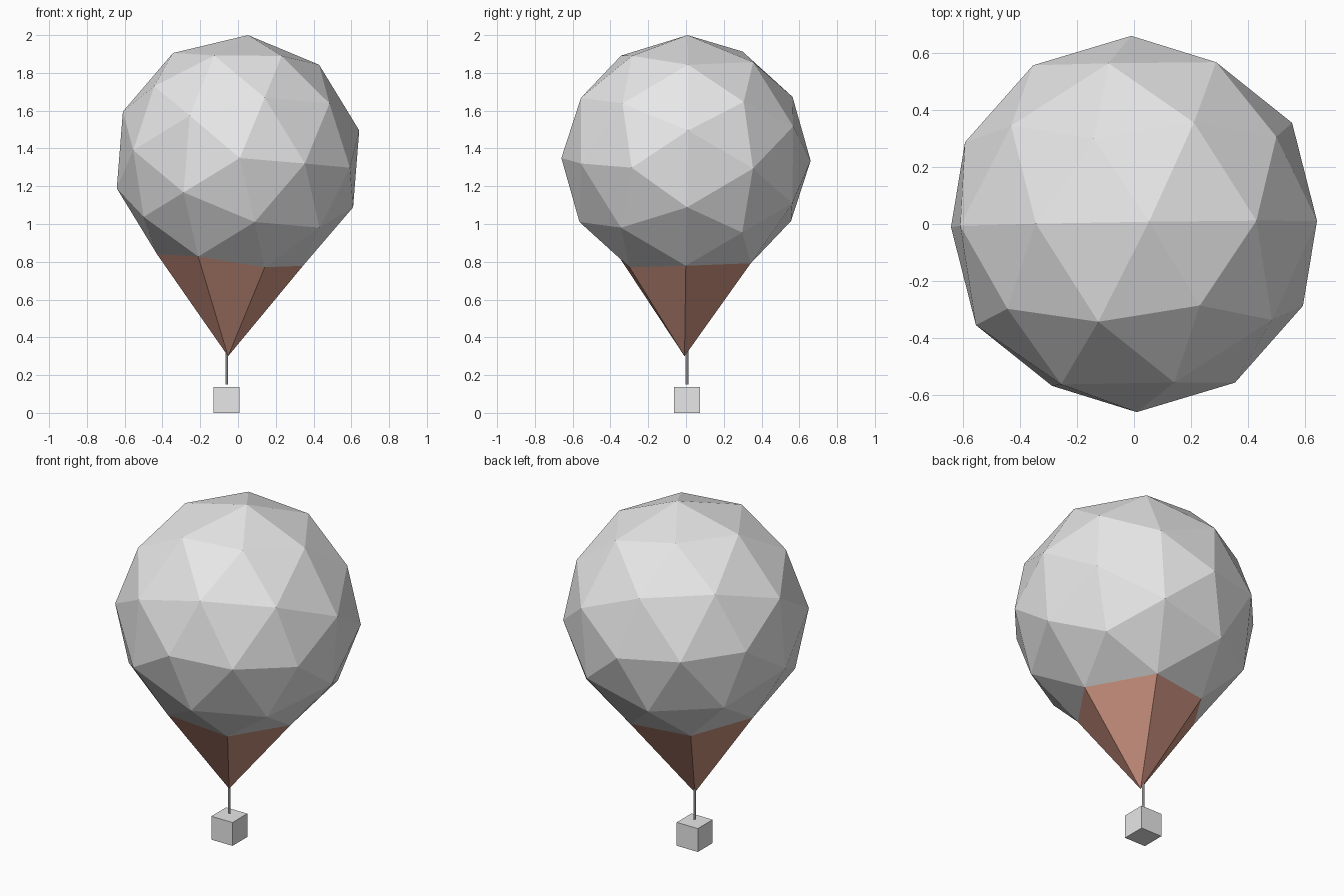
import bpy, bmesh, math
from mathutils import Matrix, Vector

default = bpy.data.objects.get("Cube")
if default:
    bpy.data.objects.remove(default, do_unlink=True)


def material(name, rgb):
    mat = bpy.data.materials.new(name)
    mat.use_nodes = True
    mat.diffuse_color = (*rgb, 1)
    mat.node_tree.nodes["Principled BSDF"].inputs["Base Color"].default_value = (*rgb, 1)
    return mat


def add_object(name, bm, *mats):
    mesh = bpy.data.meshes.new(name)
    bm.to_mesh(mesh)
    bm.free()
    for mat in mats:
        mesh.materials.append(mat)
    obj = bpy.data.objects.new(name, mesh)
    bpy.context.collection.objects.link(obj)
    return obj


def basis(up, along):
    up = up.normalized()
    along = (along - up * along.dot(up)).normalized()
    return Matrix((along, up.cross(along), up)).transposed()


grey = material("light_grey", (0.8, 0.8, 0.8))
brown = material("reddish_brown", (0.62, 0.30, 0.22))

# Balloon: faceted sphere, turned so the middle of a base edge is on top
radius, centre = 0.66, Vector((0, 0, 1.342))
bm = bmesh.new()
bmesh.ops.create_icosphere(bm, subdivisions=2, radius=radius)
corners = [v for v in bm.verts if len(v.link_edges) == 5]
a = corners[0].co.copy()
b = min((v.co for v in corners[1:]), key=lambda co: (co - a).length).copy()
heading = math.radians(-57.4)
target = basis(Vector((0.08, 0.012, 1)), Vector((math.cos(heading), math.sin(heading), 0)))
turn = target @ basis(a + b, a - b).transposed()
bm.transform(Matrix.Translation(centre) @ turn.to_4x4())

# Lower cone: the lowest point pulled straight down, its fan coloured brown
tip = min(bm.verts, key=lambda v: v.co.z)
tip.co.z = 0.3
for face in tip.link_faces:
    face.material_index = 1
add_object("balloon", bm, grey, brown)

# Rope between the cone tip and the basket
bm = bmesh.new()
bmesh.ops.create_cone(bm, cap_ends=True, segments=8, radius1=0.007, radius2=0.007, depth=0.18)
rope = add_object("rope", bm, grey)
rope.location = (-0.06, 0.005, 0.24)

# Basket
bm = bmesh.new()
bmesh.ops.create_cube(bm, size=0.138)
basket = add_object("basket", bm, grey)
basket.location = (-0.06, 0.005, 0.069)
